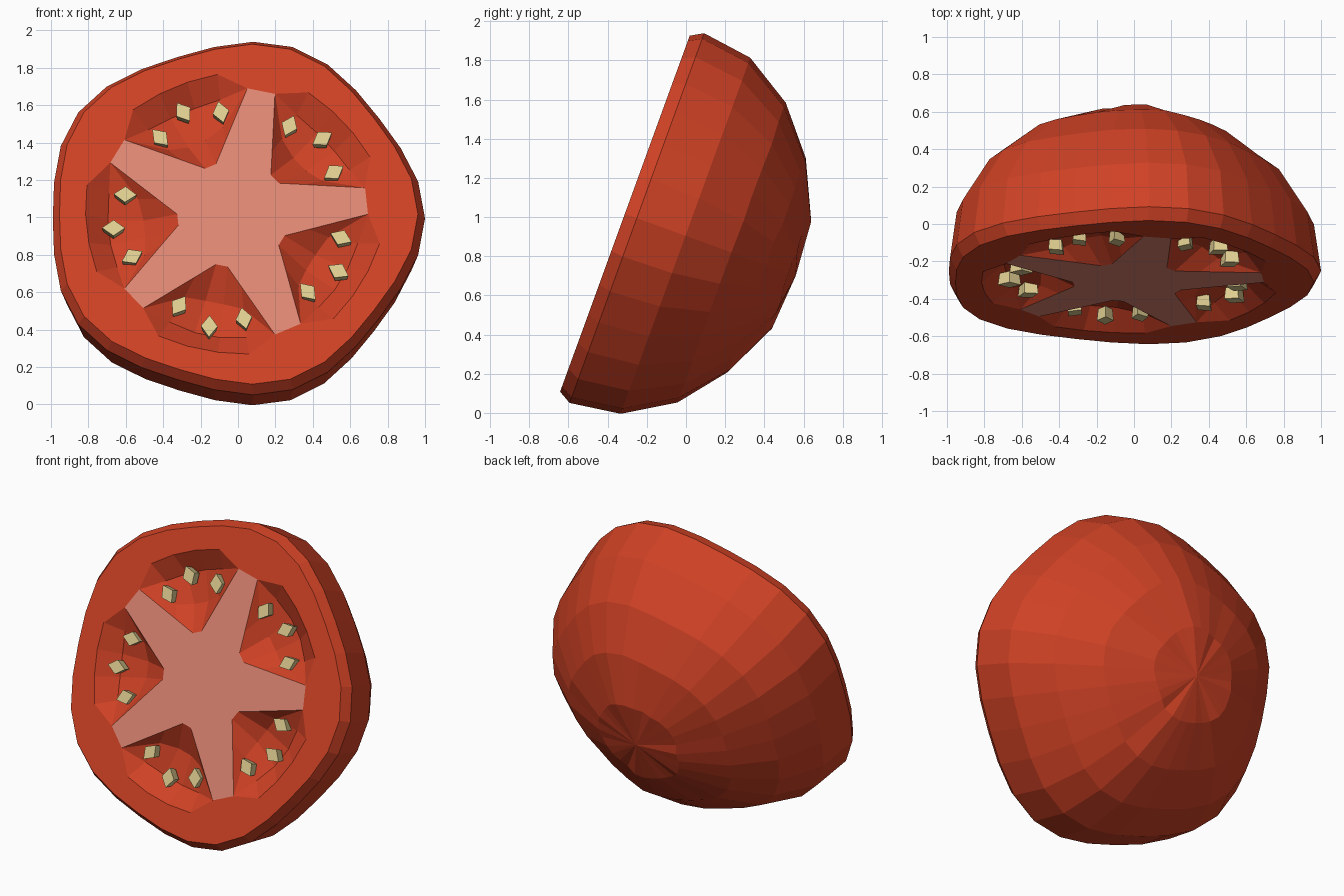
import bpy, bmesh, math, random
from mathutils import Matrix, Vector

if "Cube" in bpy.data.objects:
    bpy.data.objects.remove(bpy.data.objects["Cube"])

random.seed(4)
N = 30                      # radial segments, six per lobe
TILT = math.radians(20)
# local frame: x right, y up along the cut, z towards the cut side
FRAME = Matrix.Translation((-0.025, -0.312, 1.017)) @ Matrix.Rotation(math.pi / 2 - TILT, 4, 'X')


def material(name, rgb):
    m = bpy.data.materials.new(name)
    m.diffuse_color = (*rgb, 1)
    m.use_nodes = True
    m.node_tree.nodes["Principled BSDF"].inputs["Base Color"].default_value = m.diffuse_color
    return m


red = material("tomato red", (0.62, 0.053, 0.018))
pink = material("pale core", (0.74, 0.24, 0.17))
cream = material("seed cream", (0.74, 0.61, 0.28))


def finish(bm, name, mats):
    bmesh.ops.recalc_face_normals(bm, faces=bm.faces)
    bm.transform(FRAME)
    me = bpy.data.meshes.new(name)
    bm.to_mesh(me)
    bm.free()
    for m in mats:
        me.materials.append(m)
    ob = bpy.data.objects.new(name, me)
    bpy.context.collection.objects.link(ob)
    return ob


def polar(r, deg, depth):
    a = math.radians(deg)
    return Vector((r * math.cos(a), r * math.sin(a), -depth))


def lobe(deg):
    return 0.995 + 0.03 * math.cos(math.radians(5 * deg))


# tomato half: skin rings from the pole to the cut, then the cut face to the centre
bm = bmesh.new()
rings = []
for r, d, jit in ((0.293, 0.897, 0.013), (0.58, 0.77, 0.006), (0.81, 0.58, 0.004),
                  (0.963, 0.329, 0), (1.0, 0.065, 0), (0.963, 0, 0)):
    rings.append([bm.verts.new(polar(r * lobe(i * 12), i * 12, d + random.uniform(-jit, jit)))
                  for i in range(N)])

# per-lobe (radius, depth): arm tip x2, arm side, notch x2, arm side
tip = (0.72, 0)
for side, notch in (((0.80, 0), (0.79, 0)),          # pit outer edge
                    ((0.68, 0.07), (0.67, 0.10)),    # pit floor
                    ((0.52, 0.06), (0.48, 0.10)),    # pit floor, inner
                    ((0.415, 0), (0.30, 0))):        # core star outline
    pattern = (tip, tip, side, notch, notch, side)
    rings.append([bm.verts.new(polar(pattern[i % 6][0], i * 12, pattern[i % 6][1]))
                  for i in range(N)])

for a, b in zip(rings, rings[1:]):
    for i in range(N):
        j = (i + 1) % N
        bm.faces.new((a[i], a[j], b[j], b[i]))
pole = bm.verts.new((0, 0, -0.928))
core = bm.verts.new((0, 0, 0))
for i in range(N):
    j = (i + 1) % N
    bm.faces.new((rings[0][i], rings[0][j], pole))
    bm.faces.new((rings[-1][i], rings[-1][j], core)).material_index = 1
bmesh.ops.remove_doubles(bm, verts=bm.verts, dist=1e-4)   # closes the arm tips
finish(bm, "tomato_half", [red, pink])

# seeds: three small diamond prisms in each pit
bm = bmesh.new()
for k in range(5):
    for r, deg in ((0.59, 24.5), (0.645, 42.5), (0.59, 59.5)):
        ang = deg + 72 * k
        place = (Matrix.Translation(polar(r, ang, 0.045))
                 @ Matrix.Rotation(math.radians(ang + random.uniform(-12, 12)), 4, 'Z')
                 @ Matrix.Diagonal((0.062, 0.045, 1, 1)))
        bmesh.ops.create_cone(bm, cap_ends=True, segments=4, radius1=0.85, radius2=1,
                              depth=0.065, matrix=place)
finish(bm, "seeds", [cream])
